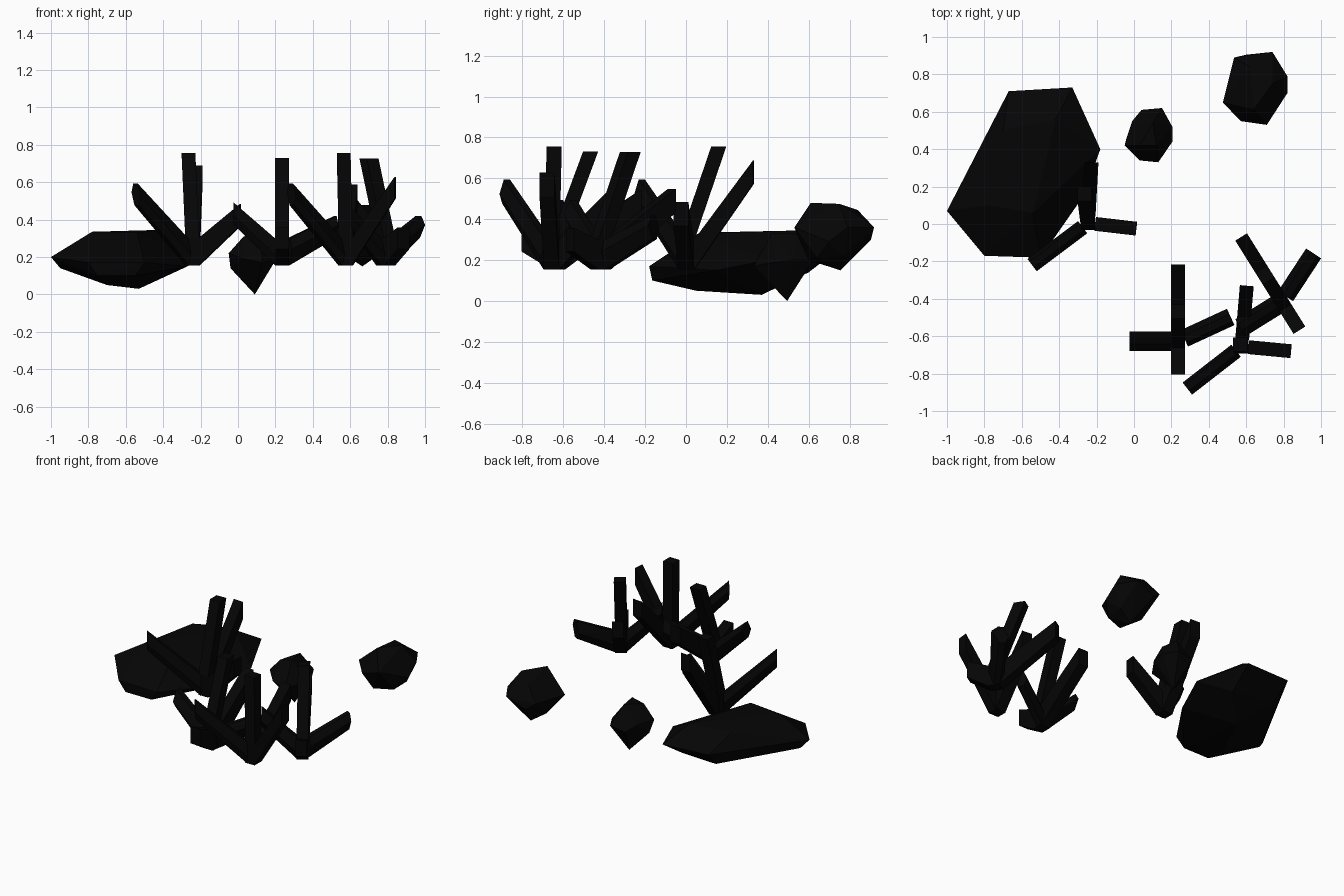
import bpy, bmesh, math
from mathutils import Vector, Matrix

if "Cube" in bpy.data.objects:
    bpy.data.objects.remove(bpy.data.objects["Cube"])

black = bpy.data.materials.new("near_black")
black.diffuse_color = (0.0015, 0.0015, 0.0015, 1)
black.use_nodes = True
black.node_tree.nodes["Principled BSDF"].inputs["Base Color"].default_value = black.diffuse_color


def add_hull(bm, points):
    """Add one faceted convex piece to the mesh."""
    verts = [bm.verts.new(p) for p in points]
    bmesh.ops.convex_hull(bm, input=verts)
    loose = [v for v in verts if v.is_valid and not v.link_faces]
    bmesh.ops.delete(bm, geom=loose, context='VERTS')


def finish(bm, name):
    bmesh.ops.recalc_face_normals(bm, faces=bm.faces)
    bmesh.ops.dissolve_limit(bm, angle_limit=0.01, verts=bm.verts, edges=bm.edges)
    me = bpy.data.meshes.new(name)
    bm.to_mesh(me)
    bm.free()
    me.materials.append(black)
    ob = bpy.data.objects.new(name, me)
    bpy.context.collection.objects.link(ob)
    return ob


W = 0.037            # half width of the core
LOW, HIGH = 0.155, 0.30   # core bottom and top


def tuft(name, base, upright, branches, turn=0):
    """Square core, one upright branch and side branches with vertical ends."""
    bm = bmesh.new()
    corners = [(-W, -W), (W, -W), (W, W), (-W, W)]
    top = [Vector((x, y, HIGH)) for x, y in corners]
    tip = Vector(upright)
    add_hull(bm, [Vector((x, y, LOW)) for x, y in corners] + top)
    add_hull(bm, top + [tip + Vector((x, y, 0)) for x, y in corners])
    # side branches; the wide ones have their widest line at mid height
    for x, y, z, half in branches:
        d = Vector((x, y, 0)).normalized()
        out = Vector((-d.y, d.x, 0))
        end = Vector((x, y, z))
        start = d * W + Vector((0, 0, (LOW + HIGH) / 2))
        pts = []
        for p, h in ((start, (HIGH - LOW) / 2), (end, 0.058)):
            up = Vector((0, 0, h))
            if half > W:
                pts += [p + up + out * 0.015, p + up - out * 0.025,
                        p + out * half - up * 0.2, p - out * half + up * 0.2,
                        p - up + out * 0.025, p - up - out * 0.015]
            else:
                pts += [p + out * half * s + up * t for s in (1, -1) for t in (1, -1)]
        add_hull(bm, pts)
    bm.transform(Matrix.Translation((*base, 0)) @ Matrix.Rotation(math.radians(turn), 4, 'Z'))
    return finish(bm, name)


# branching tufts: two designs, each used twice
tuft("tuft_left", (-0.245, 0.005), (-0.02, 0.155, 0.755),
     [(0.018, 0.325, 0.63, W), (0.258, -0.03, 0.425, W), (-0.30, -0.225, 0.535, 0.041)])
tuft("tuft_front", (0.575, -0.655), (-0.01, 0.01, 0.755),
     [(0.028, 0.325, 0.53, W), (0.265, -0.025, 0.57, W), (-0.29, -0.225, 0.535, 0.041)])
fan = [(-0.26, 0, 0.435, 0.053), (0, 0.41, 0.49, W),
       (0.282, 0.13, 0.36, 0.048), (0, -0.178, 0.30, W)]
tuft("tuft_middle", (0.235, -0.627), (0, 0.16, 0.73), fan)
tuft("tuft_right", (0.79, -0.417), (0, 0.17, 0.728), fan, 32)

# faceted rocks
rocks = {
    "large_rock": [
        (-1, .07, .2), (-.95, .1, .14), (-.67, .71, .25), (-.33, .73, .24),
        (-.18, .4, .2), (-.27, .15, .15), (-.5, -.18, .17), (-.8, -.17, .17),
        (-.75, -.165, .1), (-.55, -.165, .1), (-.78, .1, .335), (-.54, .06, .33),
        (-.42, .56, .345), (-.7, .5, .335), (-.7, .05, .05), (-.53, .37, .03),
        (-.35, .55, .12), (-.65, .6, .14)],
    "small_rock": [
        (-.05, .42, .22), (-.04, .46, .14), (-.01, .55, .22), (.04, .61, .18),
        (.15, .62, .2), (.205, .52, .2), (.205, .44, .19), (.13, .33, .17),
        (.03, .34, .19), (.09, .495, 0), (.03, .42, .31), (.12, .42, .33), (.1, .54, .33)],
    "back_rock": [
        (.535, .89, .35), (.6, .905, .3), (.74, .92, .36), (.82, .79, .36),
        (.82, .70, .29), (.71, .53, .36), (.57, .55, .31), (.475, .65, .34),
        (.64, .61, .48), (.74, .75, .475), (.62, .84, .445), (.665, .755, .15),
        (.62, .6, .2), (.75, .64, .21), (.56, .74, .22), (.76, .77, .22)],
}
for name, pts in rocks.items():
    bm = bmesh.new()
    add_hull(bm, pts)
    finish(bm, name)
